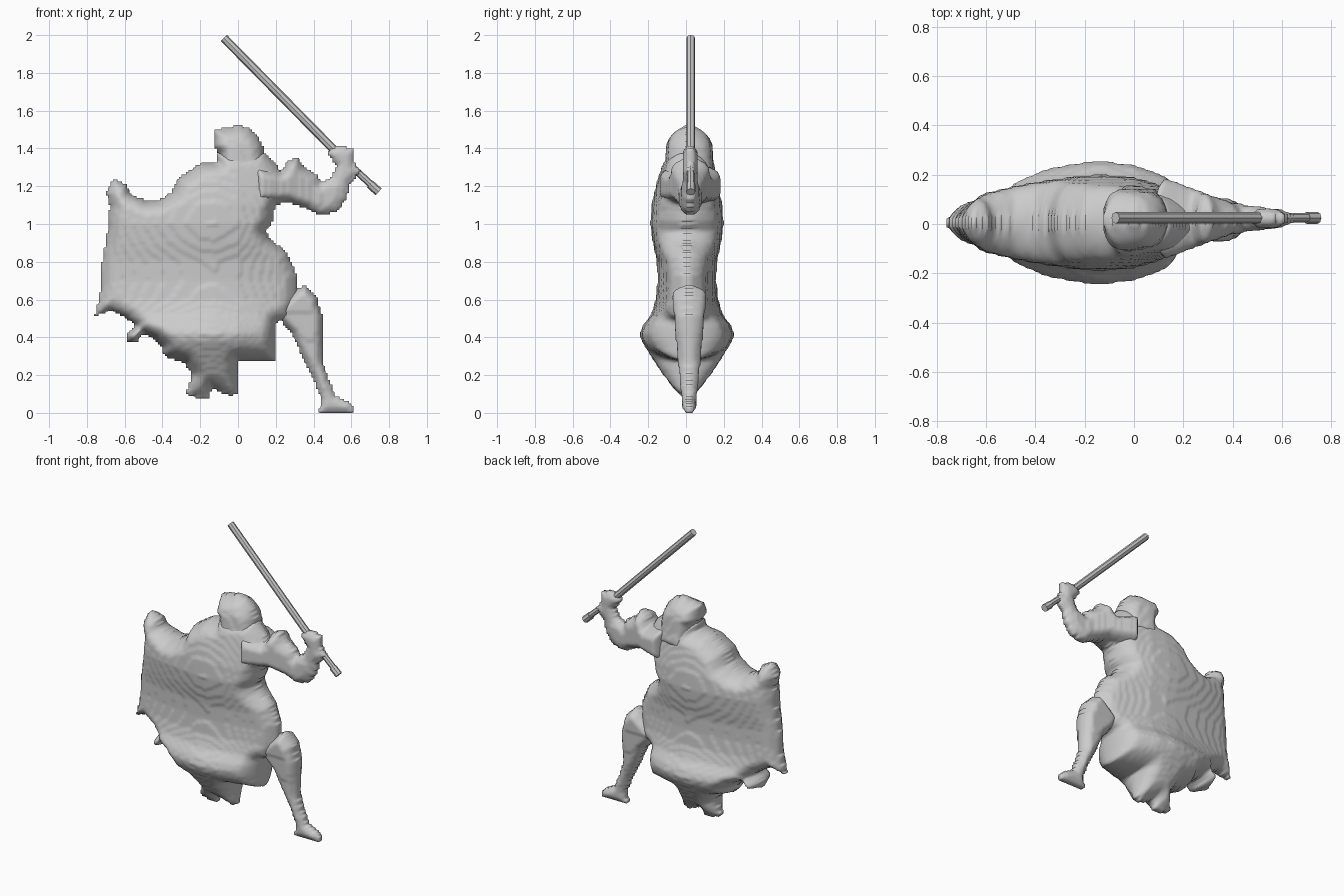
import bpy, math
from mathutils import Vector

if "Cube" in bpy.data.objects:
    bpy.data.objects.remove(bpy.data.objects["Cube"], do_unlink=True)

STEP = 0.0125

stone = bpy.data.materials.new("stone_grey")
stone.use_nodes = True
GREY = (0.6, 0.6, 0.6, 1)
stone.diffuse_color = GREY
stone.node_tree.nodes["Principled BSDF"].inputs["Base Color"].default_value = GREY


def ramp(points, t):
    """Straight blend along a list of (position, value) pairs."""
    if t <= points[0][0]:
        return points[0][1]
    for (a, va), (b, vb) in zip(points, points[1:]):
        if t <= b:
            return va + (vb - va) * (t - a) / (b - a)
    return points[-1][1]


def edge_distance(x, z, outline):
    """Distance to the outline, positive inside."""
    inside, best = False, 9.0
    for (ax, az), (bx, bz) in zip(outline, outline[1:] + outline[:1]):
        dx, dz = bx - ax, bz - az
        t = ((x - ax) * dx + (z - az) * dz) / (dx * dx + dz * dz)
        t = max(0, min(1, t))
        best = min(best, math.hypot(x - ax - t * dx, z - az - t * dz))
        if (az > z) != (bz > z) and x < ax + (z - az) / dz * dx:
            inside = not inside
    return best if inside else -best


def inflate(name, outline, depth, centre, rim):
    """Fill an outline with small cells and swell it in soft terraces, front and back."""
    lo = [math.floor(min(p[k] for p in outline) / STEP) for k in (0, 1)]
    hi = [math.ceil(max(p[k] for p in outline) / STEP) for k in (0, 1)]
    cells = {(i, j) for i in range(lo[0], hi[0]) for j in range(lo[1], hi[1])
             if edge_distance((i + .5) * STEP, (j + .5) * STEP, outline) > 0}
    verts, faces, index = [], [], {}

    def corner(i, j, side):
        if (i, j, side) not in index:
            x, z = i * STEP, j * STEP
            d = max(0, min(1, edge_distance(x, z, outline) / rim))
            y = depth(x, z) * math.sqrt(1 - (1 - d) ** 2)
            y = max(1.6 * STEP, (y + round(y / STEP) * STEP) / 2)
            index[i, j, side] = len(verts)
            verts.append((x, centre + side * y, z))
        return index[i, j, side]

    for i, j in sorted(cells):
        ring = [(i, j), (i + 1, j), (i + 1, j + 1), (i, j + 1)]
        faces.append([corner(*c, -1) for c in ring])
        faces.append([corner(*c, 1) for c in reversed(ring)])
        # Wall where the neighbouring cell is empty
        for k, (di, dj) in enumerate([(0, -1), (1, 0), (0, 1), (-1, 0)]):
            if (i + di, j + dj) not in cells:
                a, b = ring[k], ring[(k + 1) % 4]
                faces.append([corner(*b, -1), corner(*a, -1), corner(*a, 1), corner(*b, 1)])
    mesh = bpy.data.meshes.new(name)
    mesh.from_pydata(verts, [], faces)
    mesh.materials.append(stone)
    mesh.shade_smooth()
    obj = bpy.data.objects.new(name, mesh)
    bpy.context.collection.objects.link(obj)
    # Soften the stepped rim
    soften = obj.modifiers.new("soften", 'SMOOTH')
    soften.factor = .4
    soften.iterations = 1


def rod(name, start, end, radius):
    a, b = Vector(start), Vector(end)
    bpy.ops.mesh.primitive_cylinder_add(vertices=8, radius=radius, depth=(b - a).length,
                                        location=(a + b) / 2)
    obj = bpy.context.object
    obj.name = name
    obj.rotation_euler = (b - a).to_track_quat('Z', 'Y').to_euler()
    obj.data.materials.append(stone)


# Half thickness of the figure across its width and up its height
ACROSS = [(-.76, .085), (-.7, .12), (-.6, .155), (-.5, .185), (-.4, .21), (-.3, .23),
          (-.2, .247), (-.12, .25), (0, .235), (.1, .2), (.2, .16), (.3, .115),
          (.4, .075), (.5, .055), (.6, .045)]
UP = [(.05, .035), (.1, .06), (.2, .125), (.3, .19), (.38, .24), (.42, .25), (.46, .235),
      (.52, .19), (.6, .165), (.7, .155), (.8, .158), (.9, .18), (1, .195), (1.1, .187),
      (1.2, .165), (1.3, .14), (1.42, .125), (1.48, .1), (1.53, .06)]


def body_depth(x, z):
    return ramp(ACROSS, x) * ramp(UP, z) / .25


def arm_depth(x, z):
    return ramp(ACROSS, x) * .85


def leg_depth(x, z):
    return .036 + .085 * z


# Cloaked body with the far arm lifting the cloth and a ragged hem
cloak = [(-.11, 1.38), (-.11, 1.33), (-.2, 1.32), (-.32, 1.24), (-.35, 1.17), (-.41, 1.13),
         (-.48, 1.12), (-.57, 1.16), (-.59, 1.21), (-.66, 1.24), (-.7, 1.17), (-.68, 1.09),
         (-.69, .97), (-.72, .79), (-.73, .64), (-.76, .51), (-.67, .54), (-.59, .5),
         (-.54, .46), (-.59, .42), (-.58, .375), (-.54, .37), (-.5, .42), (-.44, .39),
         (-.4, .35), (-.39, .3), (-.28, .26), (-.245, .2), (-.275, .1), (-.2, .075),
         (-.15, .075), (-.14, .13), (-.03, .085), (0, .11), (0, .27), (.205, .275),
         (.205, .48), (.27, .5), (.31, .6), (.31, .73), (.26, .85), (.17, .92), (.15, .96),
         (.18, 1.01), (.2, 1.1), (.3, 1.12), (.3, 1.24), (.23, 1.28), (.14, 1.38)]
inflate("cloaked_body", cloak, body_depth, .005, .085)

# Hooded head
head = [(-.08, 1.2), (-.1, 1.37), (-.13, 1.41), (-.12, 1.5), (-.07, 1.51), (.01, 1.525),
        (.06, 1.51), (.1, 1.47), (.13, 1.42), (.14, 1.37), (.14, 1.2)]
inflate("hooded_head", head, body_depth, .0175, .07)

# Raised left arm with its fist
arm = [(.08, 1.32), (.23, 1.28), (.26, 1.33), (.315, 1.355), (.35, 1.3), (.42, 1.26),
       (.44, 1.22), (.5, 1.25), (.52, 1.31), (.475, 1.37), (.49, 1.4), (.54, 1.415),
       (.61, 1.4), (.62, 1.31), (.65, 1.28), (.59, 1.21), (.575, 1.13), (.52, 1.065),
       (.44, 1.045), (.37, 1.08), (.27, 1.11), (.08, 1.1)]
inflate("left_arm", arm, arm_depth, .0225, .06)

# Stepping left leg and foot
leg = [(.18, .55), (.32, .66), (.355, .675), (.42, .61), (.45, .5), (.445, .29), (.48, .18),
       (.515, .09), (.605, .05), (.61, 0), (.425, 0), (.44, .07), (.4, .18), (.335, .31),
       (.285, .42), (.24, .47)]
inflate("left_leg", leg, leg_depth, .017, .05)

# Sword held across the fist
rod("sword_blade", (-.075, .025, 1.985), (.56, .025, 1.34), .023)
rod("sword_grip", (.54, .025, 1.36), (.72, .025, 1.195), .019)
rod("sword_pommel", (.7, .025, 1.21), (.745, .025, 1.17), .024)
